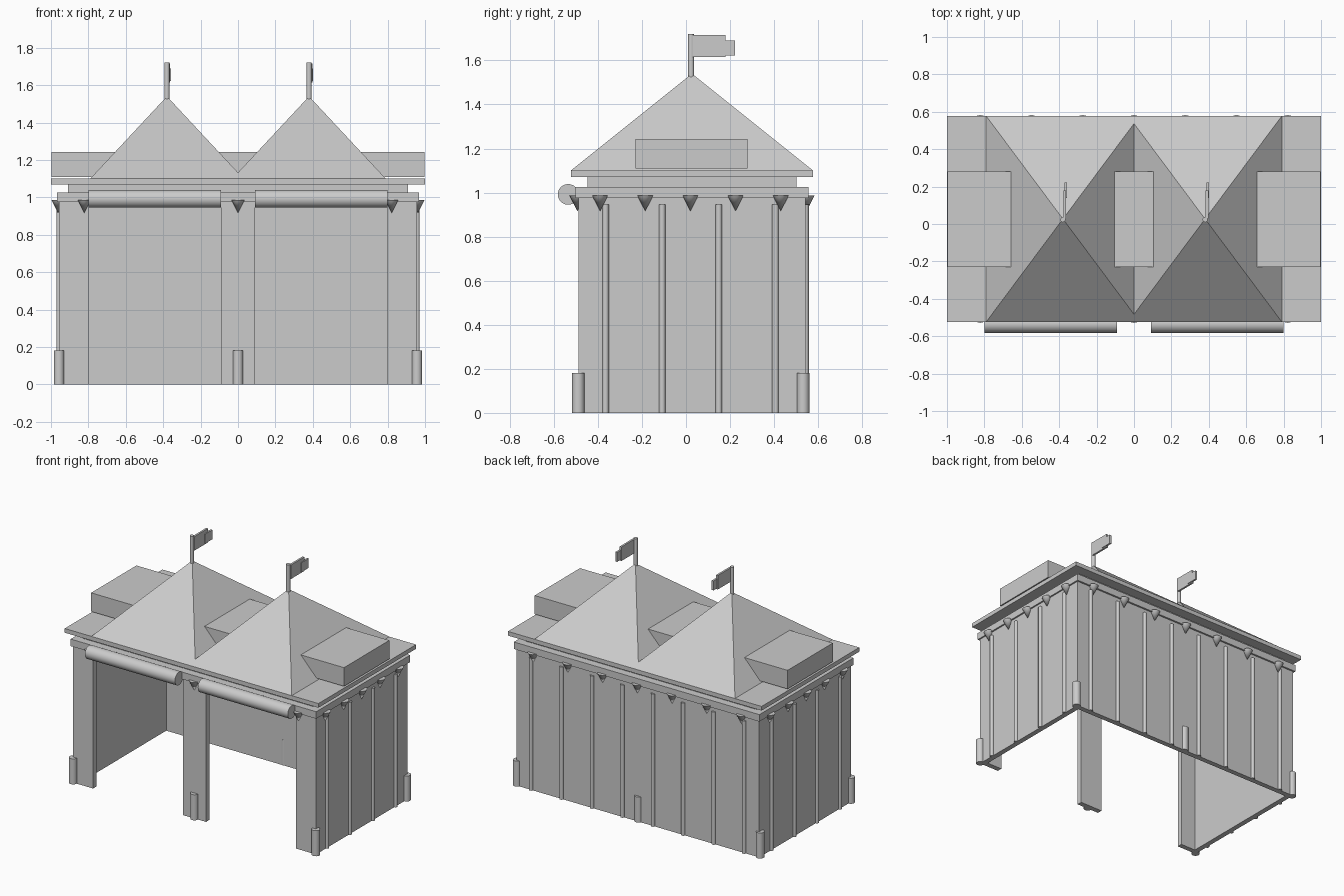
import bpy, math

old = bpy.data.objects.get("Cube")
if old:
    bpy.data.objects.remove(old)

grey = bpy.data.materials.new("plain grey")
grey.use_nodes = True
COLOUR = (0.6, 0.6, 0.6, 1)
grey.diffuse_color = COLOUR
grey.node_tree.nodes["Principled BSDF"].inputs["Base Color"].default_value = COLOUR

YC = 0.027          # middle of the building in depth
WX, WY = 0.957, 0.516   # half size of the walls
T = 0.037           # wall thickness


def mesh(name, verts, faces):
    me = bpy.data.meshes.new(name)
    me.from_pydata(verts, [], faces)
    me.materials.append(grey)
    ob = bpy.data.objects.new(name, me)
    bpy.context.collection.objects.link(ob)
    return ob


def box(name, x0, x1, y0, y1, z0, z1):
    verts = [(x, y, z) for z in (z0, z1) for x, y in ((x0, y0), (x1, y0), (x1, y1), (x0, y1))]
    sides = [(i, (i + 1) % 4, (i + 1) % 4 + 4, i + 4) for i in range(4)]
    return mesh(name, verts, sides + [(3, 2, 1, 0), (4, 5, 6, 7)])


def slab(name, hx, hy, z0, z1):
    return box(name, -hx, hx, YC - hy, YC + hy, z0, z1)


def cone(name, loc, r_low, r_top, depth, sides=16, rot=(0, 0, 0)):
    bpy.ops.mesh.primitive_cone_add(vertices=sides, radius1=r_low, radius2=r_top,
                                    depth=depth, location=loc, rotation=rot)
    ob = bpy.context.object
    ob.name = name
    ob.data.materials.append(grey)
    bpy.ops.object.shade_smooth_by_angle(angle=math.radians(40))
    return ob


front, back = YC - WY, YC + WY

# Walls: closed back and sides, three front panels leaving two openings
box("back_wall", -WX, WX, back - T, back, 0, 0.98)
for s in (-1, 1):
    box("side_wall", *sorted((s * WX, s * (WX - T))), front, back - T, 0, 0.98)
    box("front_corner_panel", *sorted((s * (WX - T), s * 0.8)), front, front + T, 0, 0.98)
box("front_centre_panel", -0.09, 0.09, front, front + T, 0, 0.98)

# Stacked trim under the roof
slab("ceiling_band", 0.968, 0.529, 0.975, 1.025)
slab("roof_neck", 0.91, 0.475, 1.025, 1.07)
slab("eave_plate", 1.0, 0.55, 1.07, 1.1)

# Long beam running through both roof peaks
box("roof_beam", -0.997, 0.997, -0.23, 0.28, 1.11, 1.243)

# Peaked roofs with pole and flag
for s in (-1, 1):
    cx = s * 0.38
    base = [(cx + i * 0.41, YC + j * 0.55, 1.1) for i, j in ((-1, -1), (1, -1), (1, 1), (-1, 1))]
    mesh("peaked_roof", base + [(cx, YC, 1.54)],
         [(i, (i + 1) % 4, 4) for i in range(4)] + [(3, 2, 1, 0)])
    cone("flag_pole", (cx, 0.023, 1.62), 0.014, 0.014, 0.2, 10)
    fx = cx + 0.01
    box("flag", fx - 0.007, fx + 0.007, 0.03, 0.18, 1.615, 1.715)
    box("flag_tail", fx - 0.002, fx + 0.012, 0.14, 0.222, 1.623, 1.69)

# Rolled awnings above the openings
for s in (-1, 1):
    cone("rolled_awning", (s * 0.445, -0.535, 0.992), 0.047, 0.047, 0.71, 24, (0, math.pi / 2, 0))

# Vertical ribs on the sides and back
for s in (-1, 1):
    for i in range(4):
        cone("side_rib", (s * WX, -0.365 + i * 0.257, 0.473), 0.015, 0.015, 0.945, 10)
for i in range(8):
    cone("back_rib", (-0.84 + i * 0.24, back, 0.473), 0.015, 0.015, 0.945, 10)

# Hanging pendant cones along the band
spots = [(s * 0.962, -0.39 + i * 0.205) for s in (-1, 1) for i in range(5)]
spots += [(-0.822 + i * 0.274, back + 0.004) for i in range(7)]
spots += [(x, front - 0.004) for x in (-0.822, 0, 0.822)]
for x, y in spots:
    cone("pendant", (x, y, 0.951), 0, 0.036, 0.07, 14)

# Short round posts at the corners and middles
for x in (-0.957, 0, 0.957):
    for y in (front, back - 0.011):
        cone("foot_post", (x, y, 0.091), 0.028, 0.028, 0.182, 16)
